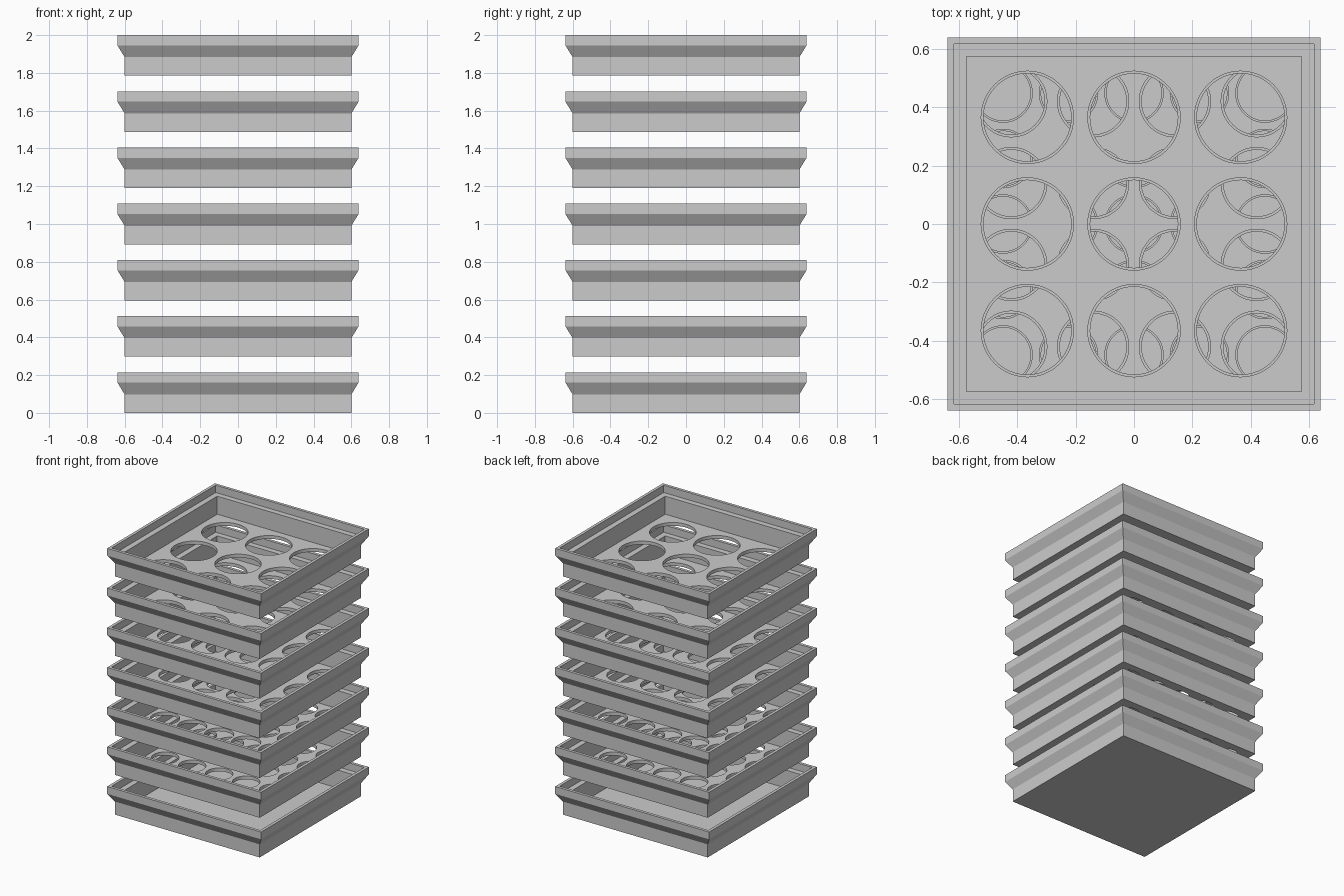
import bpy
import bmesh
from math import radians

if "Cube" in bpy.data.objects:
    bpy.data.objects.remove(bpy.data.objects["Cube"], do_unlink=True)

grey = bpy.data.materials.new("plain_grey")
grey.use_nodes = True
colour = (0.6, 0.6, 0.6, 1)
grey.diffuse_color = colour
grey.node_tree.nodes["Principled BSDF"].inputs["Base Color"].default_value = colour

HEIGHT = 0.215
PITCH = (2 - HEIGHT) / 6
FLOOR = 0.025

# Half width and height, from the outer base over the lip to the inner floor
PROFILE = [(0.6, 0), (0.6, 0.098), (0.638, 0.16), (0.638, HEIGHT),
           (0.616, HEIGHT), (0.616, 0.16), (0.574, 0.16), (0.574, FLOOR)]


def add_object(name, bm):
    mesh = bpy.data.meshes.new(name)
    bmesh.ops.recalc_face_normals(bm, faces=bm.faces)
    bm.to_mesh(mesh)
    bm.free()
    obj = bpy.data.objects.new(name, mesh)
    bpy.context.collection.objects.link(obj)
    return obj


def make_tray(name):
    """Square tray with a flared, stepped rim."""
    bm = bmesh.new()
    corners = [(1, 1), (-1, 1), (-1, -1), (1, -1)]
    rings = [[bm.verts.new((r * x, r * y, z)) for x, y in corners] for r, z in PROFILE]
    for low, high in zip(rings, rings[1:]):
        for i in range(4):
            j = (i + 1) % 4
            bm.faces.new((low[i], low[j], high[j], high[i]))
    bm.faces.new(rings[0])
    bm.faces.new(rings[-1])
    tray = add_object(name, bm)
    tray.data.materials.append(grey)
    return tray


def punch_holes(tray, count, spacing, radius):
    """Cut a square grid of round holes through the floor."""
    bm = bmesh.new()
    for i in range(count):
        for j in range(count):
            made = bmesh.ops.create_cone(bm, cap_ends=True, segments=48, radius1=radius,
                                         radius2=radius, depth=0.1)
            mid = (count - 1) / 2
            bmesh.ops.translate(bm, verts=made["verts"],
                                vec=((i - mid) * spacing, (j - mid) * spacing, 0.01))
    cutter = add_object("hole_cutter", bm)
    cutter.hide_render = True
    cut = tray.modifiers.new("holes", "BOOLEAN")
    cut.operation = "DIFFERENCE"
    cut.solver = "EXACT"
    cut.object = cutter
    bpy.context.view_layer.objects.active = tray
    bpy.ops.object.modifier_apply(modifier=cut.name)
    bpy.data.objects.remove(cutter, do_unlink=True)


# Solid base tray, then sieves whose holes grow towards the top
sieves = [None, (5, 0.224, 0.094), (5, 0.224, 0.1), (4, 0.28, 0.114),
          (4, 0.28, 0.122), (3, 0.365, 0.15), (3, 0.365, 0.158)]
for level, holes in enumerate(sieves):
    tray = make_tray(f"sieve_tray_{level}" if holes else "base_tray")
    if holes:
        punch_holes(tray, *holes)
    tray.location.z = level * PITCH
    bpy.ops.object.select_all(action="DESELECT")
    tray.select_set(True)
    bpy.context.view_layer.objects.active = tray
    bpy.ops.object.shade_smooth_by_angle(angle=radians(30))
